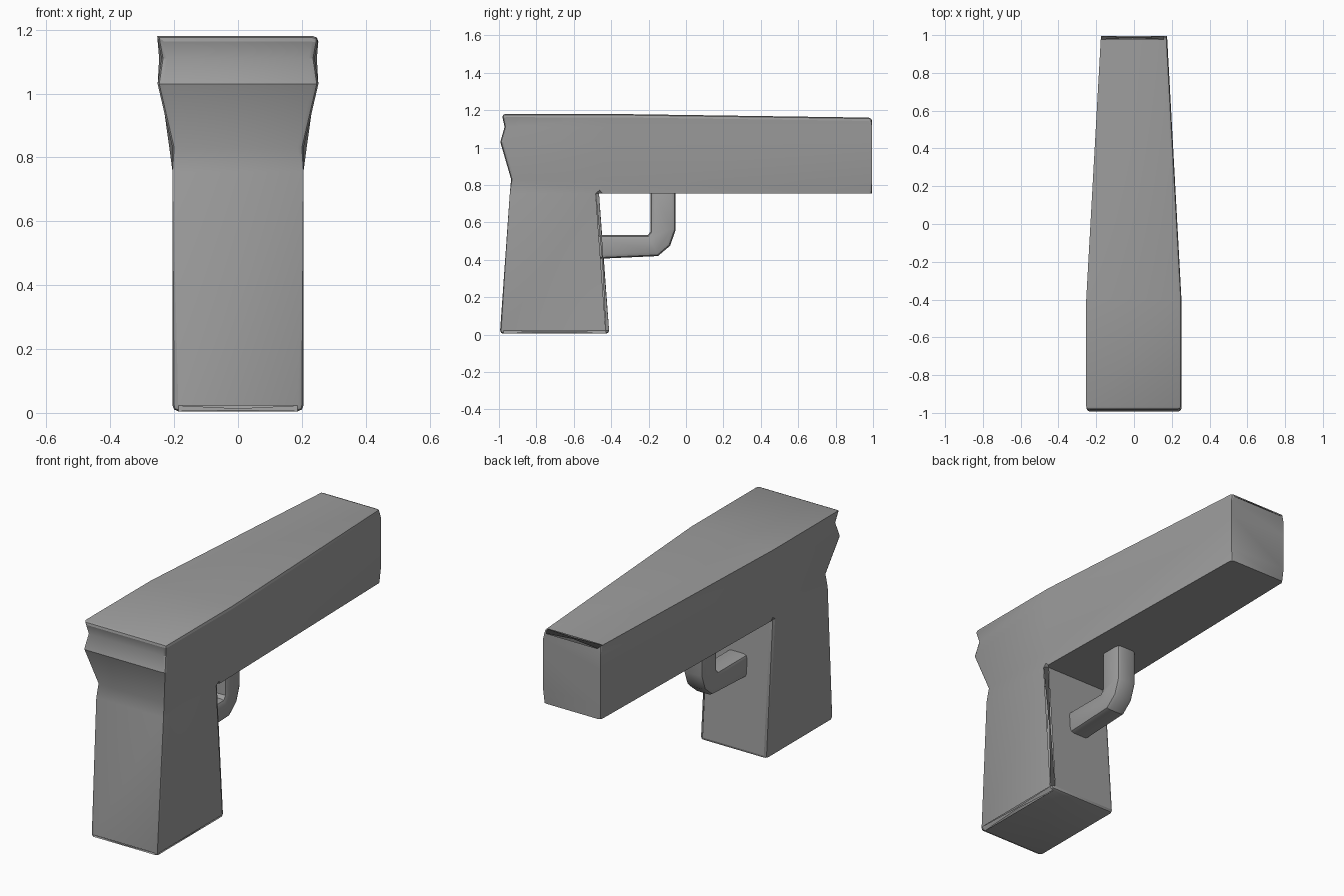
import bpy, bmesh, math

cube = bpy.data.objects.get("Cube")
if cube:
    bpy.data.objects.remove(cube, do_unlink=True)

grey = bpy.data.materials.new("plain grey")
grey.use_nodes = True
colour = (0.34, 0.34, 0.34, 1)
grey.diffuse_color = colour
grey.node_tree.nodes["Principled BSDF"].inputs["Base Color"].default_value = colour


def finish(bm, name):
    bmesh.ops.recalc_face_normals(bm, faces=bm.faces)
    mesh = bpy.data.meshes.new(name)
    bm.to_mesh(mesh)
    bm.free()
    mesh.materials.append(grey)
    obj = bpy.data.objects.new(name, mesh)
    bpy.context.collection.objects.link(obj)
    bpy.ops.object.select_all(action='DESELECT')
    obj.select_set(True)
    bpy.context.view_layer.objects.active = obj
    bpy.ops.object.shade_smooth_by_angle(angle=math.radians(30))


def soften(bm, edges, width, segments=2):
    bmesh.ops.bevel(bm, geom=edges, offset=width, segments=segments,
                    profile=0.5, affect='EDGES', clamp_overlap=True)


# Grip and barrel as one shell: each level is (z, rear y, rear half width,
# grip front y, half width there); levels from the barrel floor up reach the muzzle
FLOOR, TOP, MUZZLE, TIP = 0.755, 1.18, 0.99, 0.175
levels = [
    (0.005, -0.995, 0.205, -0.41, 0.205),
    (FLOOR, -0.942, 0.205, -0.465, 0.205),
    (0.83, -0.935, 0.205, -0.45, 0.215),
    (1.03, -0.993, 0.252, -0.42, 0.243),
    (1.11, -0.97, 0.24, -0.41, 0.247),
    (TOP, -0.985, 0.253, -0.40, 0.253),
]
bm = bmesh.new()
rings = []
for z, rear, rw, front, fw in levels:
    ring = {}
    for s in (-1, 1):
        ring["rear", s] = bm.verts.new((s * rw, rear, z))
        ring["mid", s] = bm.verts.new((s * fw, front, z))
        if z >= FLOOR:
            drop = 0.02 if z == TOP else 0
            ring["muzzle", s] = bm.verts.new((s * TIP, MUZZLE + 0.005, z - drop))
    rings.append(ring)


def quad(*corners):
    return bm.faces.new(corners)


def span(a, b, p, q):
    quad(a[p], a[q], b[q], b[p])


for i, (a, b) in enumerate(zip(rings, rings[1:])):
    span(a, b, ("rear", -1), ("rear", 1))
    for s in (-1, 1):
        span(a, b, ("rear", s), ("mid", s))
        if i:
            span(a, b, ("mid", s), ("muzzle", s))
    end = "muzzle" if i else "mid"
    span(a, b, (end, -1), (end, 1))


def cap(ring, p, q):
    quad(ring[p, -1], ring[p, 1], ring[q, 1], ring[q, -1])


cap(rings[0], "rear", "mid")
cap(rings[1], "mid", "muzzle")
cap(rings[-1], "rear", "mid")
cap(rings[-1], "mid", "muzzle")

# Round the rear, grip, muzzle and one long top edge; the floor stays sharp
rounded = set()


def mark(a, b):
    rounded.add(bm.edges.get((a, b)))


for i, (a, b) in enumerate(zip(rings, rings[1:])):
    for s in (-1, 1):
        mark(a["rear", s], b["rear", s])
        end = "muzzle" if i else "mid"
        mark(a[end, s], b[end, s])
base, top = rings[0], rings[-1]
for part in ("rear", "mid"):
    mark(base[part, -1], base[part, 1])
for s in (-1, 1):
    mark(base["rear", s], base["mid", s])
for part in ("rear", "muzzle"):
    mark(top[part, -1], top[part, 1])
mark(top["rear", 1], top["mid", 1])
mark(top["mid", 1], top["muzzle", 1])
soften(bm, list(rounded), 0.018)
finish(bm, "grip_and_barrel")

# Trigger guard: bent bar drawn from the side and given thickness
outline = [(-0.48, 0.405), (-0.15, 0.42), (-0.085, 0.475), (-0.055, 0.56),
           (-0.055, 0.78), (-0.19, 0.78), (-0.19, 0.55), (-0.205, 0.532),
           (-0.48, 0.532)]
HALF = 0.06
bm = bmesh.new()
face = bm.faces.new([bm.verts.new((-HALF, y, z)) for y, z in outline])
made = bmesh.ops.extrude_face_region(bm, geom=[face])["geom"]
bmesh.ops.translate(bm, vec=(2 * HALF, 0, 0),
                    verts=[g for g in made if isinstance(g, bmesh.types.BMVert)])
bmesh.ops.recalc_face_normals(bm, faces=bm.faces)
sides = [e for e in bm.edges
         if abs(e.verts[0].co.x - e.verts[1].co.x) < 0.001]
soften(bm, sides, 0.022)
finish(bm, "trigger_guard")
